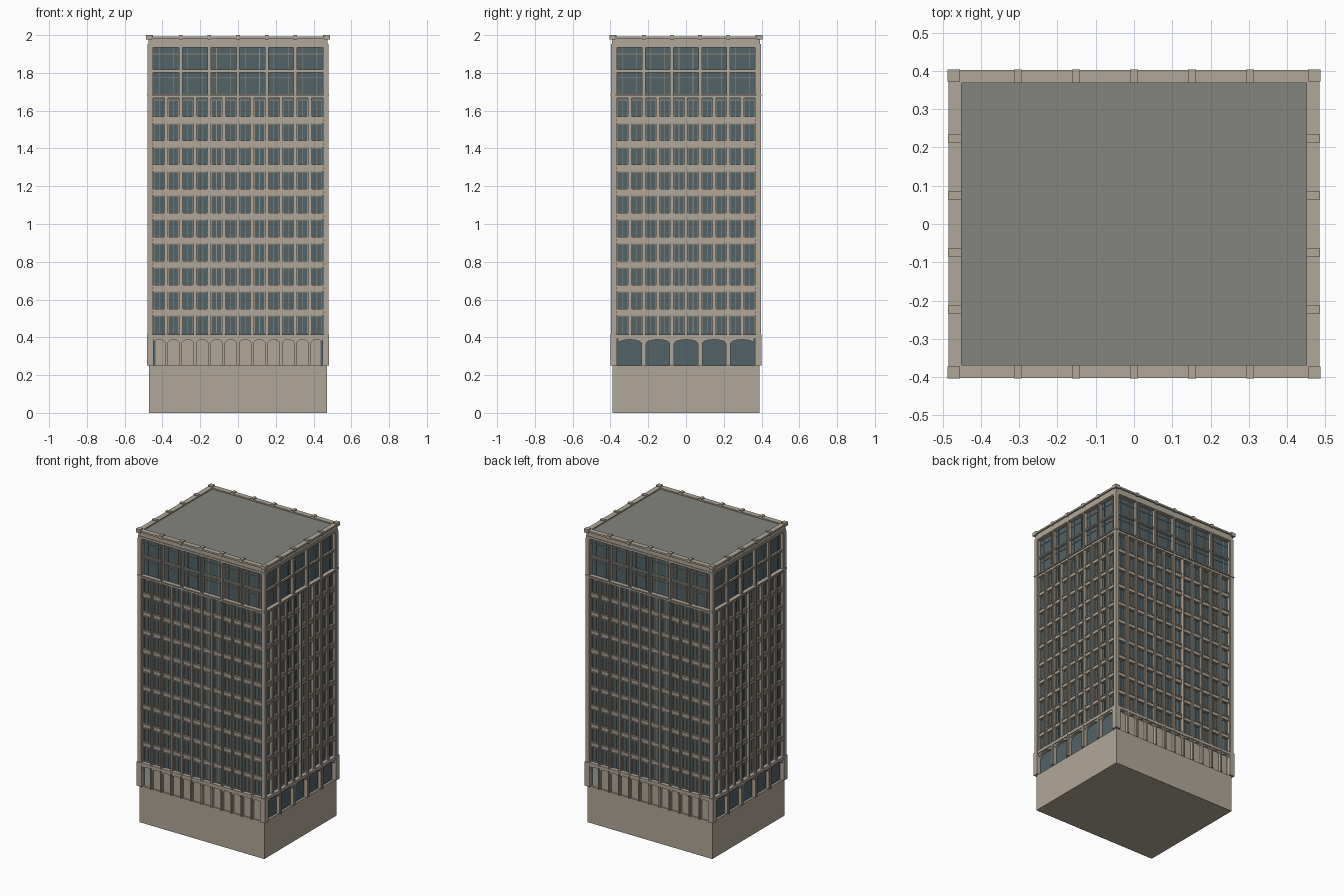
import bpy, bmesh, math
from mathutils import Matrix, Vector

if "Cube" in bpy.data.objects:
    bpy.data.objects.remove(bpy.data.objects["Cube"])

HX, HY = 0.455, 0.372          # glass plane half sizes
Z0, Z1, Z2, Z3 = 0.25, 0.406, 1.677, 1.94
FLOORS = 10
PITCH = (Z2 - Z1) / FLOORS


def material(name, rgb):
    m = bpy.data.materials.new(name)
    m.diffuse_color = (*rgb, 1)
    m.use_nodes = True
    m.node_tree.nodes["Principled BSDF"].inputs["Base Color"].default_value = m.diffuse_color
    return m


STONE = material("stone", (0.44, 0.39, 0.32))
TRIM = material("dark_trim", (0.30, 0.27, 0.22))
GLASS = material("glass", (0.085, 0.125, 0.14))
ROOF = material("roofing", (0.23, 0.23, 0.21))


class Part:
    """Collects prisms into one named object."""
    def __init__(self, name, mat):
        self.name, self.mat, self.bm = name, mat, bmesh.new()

    def box(self, x0, x1, y0, y1, z0, z1, rot=Matrix()):
        c = Vector(((x0 + x1) / 2, (y0 + y1) / 2, (z0 + z1) / 2))
        s = Matrix.Diagonal((x1 - x0, y1 - y0, z1 - z0, 1))
        bmesh.ops.create_cube(self.bm, size=1, matrix=rot @ Matrix.Translation(c) @ s)

    def prism(self, pts, y0, y1, rot):
        a = [self.bm.verts.new(rot @ Vector((u, y0, z))) for u, z in pts]
        b = [self.bm.verts.new(rot @ Vector((u, y1, z))) for u, z in pts]
        self.bm.faces.new(a)
        self.bm.faces.new(b[::-1])
        for i in range(len(a)):
            j = (i + 1) % len(a)
            self.bm.faces.new((a[j], a[i], b[i], b[j]))

    def finish(self):
        bmesh.ops.recalc_face_normals(self.bm, faces=self.bm.faces)
        me = bpy.data.meshes.new(self.name)
        self.bm.to_mesh(me)
        me.materials.append(self.mat)
        bpy.context.collection.objects.link(bpy.data.objects.new(self.name, me))


parts = {n: Part(n, m) for n, m in (
    ("base_block", STONE), ("glass_core", GLASS), ("roof_deck", ROOF),
    ("corner_piers", STONE), ("arcade", STONE), ("arcade_panels", STONE),
    ("piers", STONE), ("spandrels", STONE), ("window_frames", TRIM),
    ("upper_piers", STONE), ("cornice", STONE), ("parapet_blocks", STONE))}
P = parts

# Solid masses
P["base_block"].box(-0.47, 0.47, -0.388, 0.388, 0, Z0)
P["glass_core"].box(-HX, HX, -HY, HY, Z0, Z3)
P["roof_deck"].box(-0.46, 0.46, -0.378, 0.378, Z3, 1.985)


def facade(angle, half, depth, bays, wide_arches):
    rot = Matrix.Rotation(angle, 4, 'Z')

    def add(name, u0, u1, d, z0, z1, d0=-0.004):
        P[name].box(u0, u1, -(depth + d), -(depth + d0), z0, z1, rot)

    w = 2 * half / bays
    edges = [-half + i * w for i in range(bays + 1)]

    # Arcade piers and arch heads
    n = bays // 2 if wide_arches else bays
    aw = 2 * half / n
    pw = 0.012 if wide_arches else 0.007
    for i in range(n + 1):
        u = -half + i * aw
        if 0 < i < n:
            add("arcade", u - pw, u + pw, 0.024, Z0, Z1)
            add("arcade", u - pw * .5, u + pw * .5, 0.028, Z0, Z1)
        if i < n:
            a, b, top = u + pw, u + aw - pw, Z1 - 0.008
            c, r = (a + b) / 2, (b - a) / 2
            pts = [(a, top), (b, top)]
            pts += [(c + r * math.cos(math.pi * k / 10),
                     0.366 + 0.022 * math.sin(math.pi * k / 10)) for k in range(11)]
            P["arcade"].prism(pts, -(depth + 0.02), -depth, rot)
    add("arcade", -half, half, 0.026, Z1 - 0.012, Z1 + 0.008)
    if not wide_arches:
        add("arcade_panels", -0.437, 0.437, 0.006, Z0, Z1)

    # Slender piers of the middle storeys, with a raised rib
    for u in edges[1:-1]:
        add("piers", u - 0.009, u + 0.009, 0.017, Z1, Z2)
        add("piers", u - 0.005, u + 0.005, 0.023, Z1, Z2)

    # Spandrels with ledges, and window frames
    for f in range(FLOORS):
        z = Z1 + f * PITCH
        if f:
            add("spandrels", -half, half, 0.010, z - 0.018, z + 0.018)
            add("spandrels", -half, half, 0.016, z + 0.007, z + 0.015)
            add("spandrels", -half, half, 0.014, z - 0.016, z - 0.008)
        for i in range(bays):
            a, b = edges[i] + 0.009, edges[i + 1] - 0.009
            m = (a + b) / 2
            lo, hi = z + 0.018, z + PITCH - 0.018
            add("window_frames", a, a + 0.004, 0.006, lo, hi)
            add("window_frames", b - 0.004, b, 0.006, lo, hi)
            add("window_frames", m - 0.0015, m + 0.0015, 0.004, lo, hi)
            add("window_frames", a, b, 0.005, hi - 0.004, hi)

    # String course below the tall upper storeys
    add("cornice", -half - 0.012, half + 0.012, 0.020, Z2 - 0.010, Z2 + 0.012)
    add("cornice", -half - 0.026, half + 0.026, 0.028, Z2 + 0.004, Z2 + 0.012)

    # Tall upper storeys
    for i in range(0, bays, 2):
        a, b = edges[i], edges[i + 2]
        if i:
            add("upper_piers", a - 0.009, a + 0.009, 0.018, Z2, Z3)
            add("upper_piers", a - 0.004, a + 0.004, 0.024, Z2, Z3)
        for k in (0.25, 0.75):
            u = a + (b - a) * k
            add("window_frames", u - 0.0015, u + 0.0015, 0.004, Z2, Z3)
        for z in (1.775, 1.90):
            add("window_frames", a, b, 0.004, z - 0.0015, z + 0.0015)
    add("upper_piers", -half, half, 0.012, 1.803, 1.819)
    add("upper_piers", -half, half, 0.016, 1.807, 1.813)

    # Stepped cornice and parapet, with a block over each upper pier
    add("cornice", -half - 0.018, half + 0.018, 0.020, Z3 - 0.005, 1.985)
    add("cornice", -half - 0.022, half + 0.022, 0.024, Z3, 1.952)
    add("cornice", -half - 0.028, half + 0.028, 0.030, 1.982, 1.993)
    for u in edges[2:-2:2]:
        add("parapet_blocks", u - 0.010, u + 0.010, 0.031, 1.978, 2.0)


for k in (0, 2):
    facade(k * math.pi / 2, HX, HY, 12, False)
    facade((k + 1) * math.pi / 2, HY, HX, 10, True)

# Corner piers and corner parapet blocks
for sx in (-1, 1):
    for sy in (-1, 1):
        def corner(name, inset, d, z0, z1):
            xs = sorted((sx * (HX - inset), sx * (HX + d)))
            ys = sorted((sy * (HY - inset), sy * (HY + d)))
            P[name].box(*xs, *ys, z0, z1)
        corner("corner_piers", 0.008, 0.028, Z0, Z1 + 0.008)
        corner("corner_piers", 0.006, 0.018, Z1, Z3)
        corner("corner_piers", 0.0, 0.024, Z1, Z3)
        corner("parapet_blocks", 0.0, 0.032, 1.976, 2.0)

for part in parts.values():
    part.finish()
